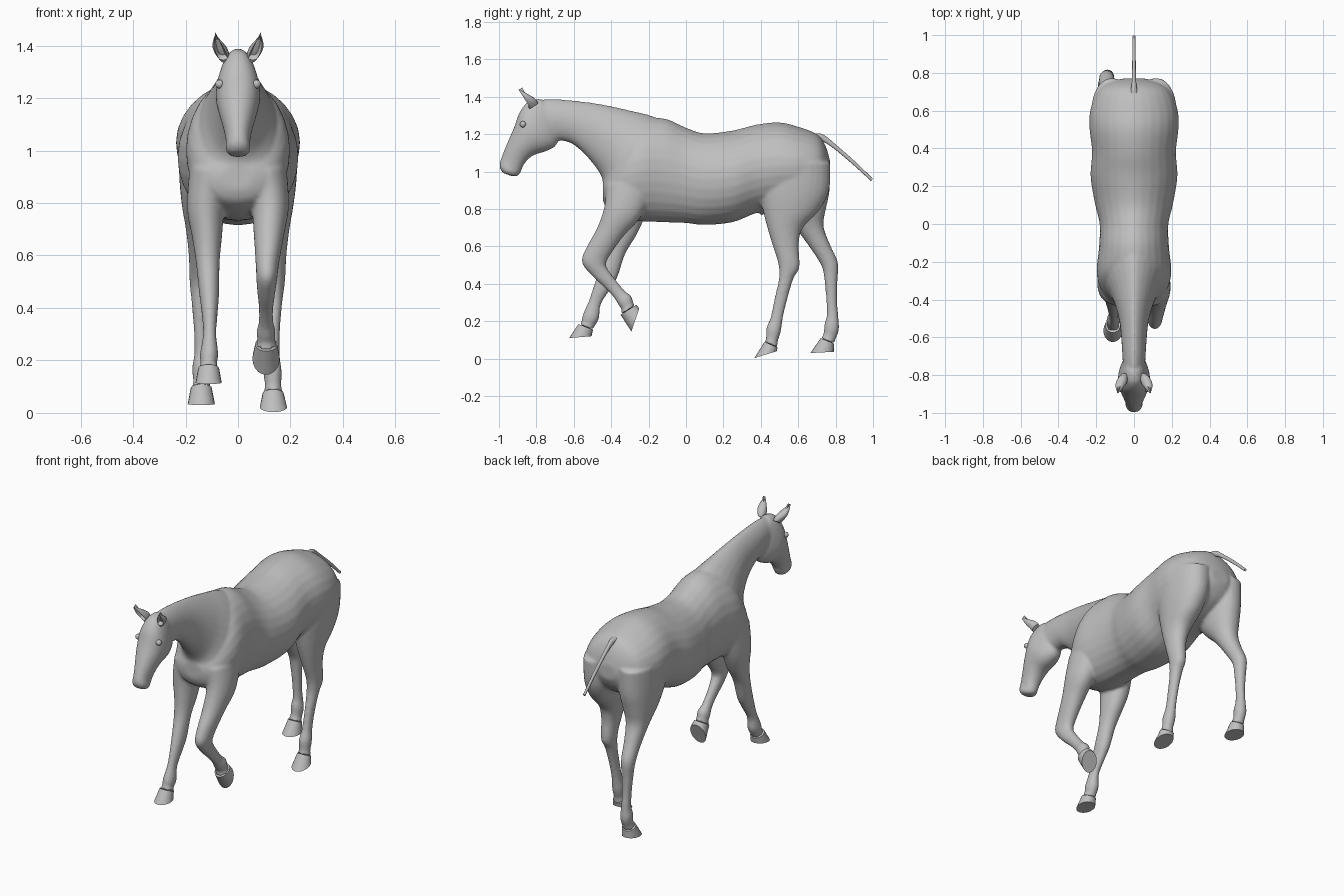
import bpy, bmesh, math
from mathutils import Vector

coat = bpy.data.materials.new("grey_coat")
coat.diffuse_color = (0.52, 0.52, 0.52, 1)


def curve_point(a, b, c, d, t):
    """Catmull-Rom blend between rows b and c."""
    return [0.5 * (2*q + (r-p)*t + (2*p-5*q+4*r-s)*t*t + (3*q-p-3*r+s)*t**3)
            for p, q, r, s in zip(a, b, c, d)]


def loft(bm, rows, steps=5, seg=28, taper=1.0):
    """Rows: x, front y, front z, back y, back z, half width."""
    n, fine = len(rows), []
    for i in range(n - 1):
        four = [rows[max(0, min(n - 1, i + k))] for k in (-1, 0, 1, 2)]
        fine += [curve_point(*four, s / steps) for s in range(steps)]
    fine.append(rows[-1])
    rings = []
    for x, fy, fz, by, bz, w in fine:
        f, b = Vector((x, fy, fz)), Vector((x, by, bz))
        ring = []
        for k in range(seg):
            t = 2 * math.pi * k / seg
            c, s = math.cos(t), math.sin(t)
            wide = math.copysign(abs(s) ** (taper if c > 0 else 0.9), s) * w
            p = (f + b) / 2 + (f - b) / 2 * c
            ring.append(bm.verts.new((p.x + wide, p.y, p.z)))
        rings.append(ring)
    faces = [bm.faces.new((r[k], r[(k+1) % seg], q[(k+1) % seg], q[k]))
             for r, q in zip(rings, rings[1:]) for k in range(seg)]
    faces += [bm.faces.new(rings[0]), bm.faces.new(rings[-1])]
    bmesh.ops.recalc_face_normals(bm, faces=faces)


def finish(name, bm, angle=50):
    me = bpy.data.meshes.new(name)
    bm.to_mesh(me)
    bm.free()
    me.materials.append(coat)
    ob = bpy.data.objects.new(name, me)
    bpy.context.collection.objects.link(ob)
    bpy.ops.object.select_all(action='DESELECT')
    ob.select_set(True)
    bpy.context.view_layer.objects.active = ob
    bpy.ops.object.shade_smooth_by_angle(angle=math.radians(angle))
    return ob


# torso: y, top z, bottom z, half width
torso = [(-.445, .95, .85, .06), (-.42, 1.0, .80, .125), (-.34, 1.17, .755, .178),
         (-.25, 1.27, .735, .198), (-.12, 1.285, .73, .185), (0, 1.235, .725, .182),
         (.1, 1.205, .715, .205), (.25, 1.22, .73, .23), (.38, 1.252, .78, .222),
         (.5, 1.263, .80, .235), (.6, 1.24, .82, .232), (.7, 1.2, .87, .195),
         (.745, 1.14, .92, .14), (.77, 1.06, .97, .06)]
neck = [(0, -.83, 1.38, -.70, 1.17, .058), (0, -.70, 1.388, -.61, 1.15, .064),
        (0, -.5, 1.368, -.52, 1.07, .078), (0, -.32, 1.332, -.45, .97, .115),
        (0, -.15, 1.285, -.43, .87, .16), (0, -.04, 1.2, -.3, .82, .16)]
head = [(0, -.78, 1.39, -.68, 1.19, .055), (0, -.84, 1.377, -.695, 1.14, .072),
        (0, -.888, 1.32, -.745, 1.11, .085), (0, -.92, 1.235, -.82, 1.085, .075),
        (0, -.957, 1.15, -.865, 1.04, .057), (0, -.985, 1.08, -.885, .995, .046),
        (0, -.998, 1.03, -.905, .975, .046), (0, -.982, .995, -.94, .978, .03)]

# legs, from the top down to the pastern; the last two rows shape the hoof
raised_front = [(.1, -.43, .93, -.15, .95, .085), (.122, -.435, .82, -.24, .76, .072),
                (.118, -.475, .70, -.33, .66, .058), (.112, -.535, .59, -.405, .555, .045),
                (.11, -.557, .515, -.425, .515, .04), (.108, -.50, .44, -.425, .49, .035),
                (.107, -.43, .375, -.375, .42, .027), (.107, -.385, .325, -.325, .36, .028),
                (.107, -.363, .29, -.293, .335, .036), (.107, -.345, .26, -.28, .29, .034),
                (.107, -.35, .235, -.265, .288, .042), (.107, -.292, .145, -.25, .268, .052)]
planted_front = [(-.1, -.43, .93, -.15, .95, .085), (-.122, -.42, .80, -.22, .76, .072),
                 (-.118, -.42, .68, -.265, .66, .057), (-.115, -.43, .58, -.325, .56, .045),
                 (-.11, -.465, .47, -.365, .44, .038), (-.108, -.49, .40, -.405, .37, .031),
                 (-.108, -.52, .31, -.455, .29, .025), (-.11, -.552, .235, -.465, .215, .035),
                 (-.112, -.56, .195, -.49, .17, .031),
                 (-.112, -.575, .185, -.497, .155, .04), (-.112, -.625, .11, -.505, .12, .05)]
forward_hind = [(.115, .40, 1.05, .772, 1.05, .112), (.12, .395, .90, .765, .90, .104),
                (.126, .41, .80, .71, .79, .086), (.13, .435, .70, .625, .70, .066),
                (.135, .465, .60, .602, .61, .05), (.138, .493, .51, .607, .49, .041),
                (.136, .497, .43, .575, .43, .034), (.134, .475, .33, .545, .33, .027),
                (.132, .452, .22, .52, .23, .027), (.132, .43, .165, .507, .145, .035),
                (.134, .428, .11, .49, .09, .031),
                (.134, .42, .09, .49, .06, .04), (.135, .365, .003, .485, .04, .052)]
rear_hind = [(-.115, .40, 1.05, .772, 1.05, .112), (-.12, .42, .90, .768, .90, .104),
             (-.128, .50, .78, .748, .80, .086), (-.135, .59, .69, .735, .71, .064),
             (-.14, .665, .59, .77, .61, .048), (-.145, .725, .495, .812, .515, .04),
             (-.144, .74, .42, .81, .42, .033), (-.142, .75, .31, .808, .31, .026),
             (-.14, .752, .23, .815, .22, .027), (-.14, .74, .185, .818, .155, .035),
             (-.14, .735, .13, .80, .105, .031),
             (-.14, .72, .11, .792, .08, .04), (-.14, .665, .03, .79, .037, .052)]
legs = {"front_left": raised_front, "front_right": planted_front,
        "hind_left": forward_hind, "hind_right": rear_hind}

# body: torso, neck, head and legs fused into one skin
bm = bmesh.new()
loft(bm, [(0, y, t, y, b, w) for y, t, b, w in torso], taper=1.15)
loft(bm, neck, taper=1.3)
loft(bm, head, taper=0.9)
for rows in legs.values():
    loft(bm, rows[:-2] + [rows[-2]], steps=4)
# sheath under the belly
loft(bm, [(0, .37, .80, .45, .84, .02), (0, .395, .775, .45, .80, .025),
          (0, .40, .762, .43, .78, .012)], steps=3, seg=12)
body = finish("body", bm)
fuse = body.modifiers.new("fuse", 'REMESH')
fuse.mode = 'VOXEL'
fuse.voxel_size = 0.009
fuse.use_smooth_shade = True
relax = body.modifiers.new("relax", 'SMOOTH')
relax.factor = 0.5
relax.iterations = 6

# hooves
for name, rows in legs.items():
    bm = bmesh.new()
    loft(bm, rows[-2:], steps=3, seg=20)
    finish(name + "_hoof", bm)

for side, s in (("left", 1), ("right", -1)):
    # ears: leaf shaped, with the front pressed in
    bm = bmesh.new()
    loft(bm, [(s*.052, -.835, 1.335, -.79, 1.365, .018), (s*.062, -.855, 1.36, -.805, 1.388, .027),
              (s*.074, -.872, 1.392, -.838, 1.41, .024), (s*.086, -.896, 1.437, -.89, 1.439, .003)],
         steps=4, seg=16)
    for k, v in enumerate(bm.verts):
        if k // 16 > 2 and k % 16 in (0, 1, 15):
            v.co += Vector((0, .02, .012))
    finish(side + "_ear", bm)
    # eyes
    bm = bmesh.new()
    bmesh.ops.create_uvsphere(bm, u_segments=16, v_segments=10, radius=.017)
    bmesh.ops.translate(bm, verts=bm.verts, vec=(s*.07, -.872, 1.253))
    finish(side + "_eye", bm)

# tail: bare thin dock
bm = bmesh.new()
loft(bm, [(0, .69, 1.205, .67, 1.16, .025), (0, .735, 1.198, .72, 1.165, .014),
          (0, .80, 1.145, .788, 1.125, .01), (0, .90, 1.058, .89, 1.04, .009),
          (0, .998, .963, .99, .949, .007)], steps=4, seg=12)
finish("tail", bm)
